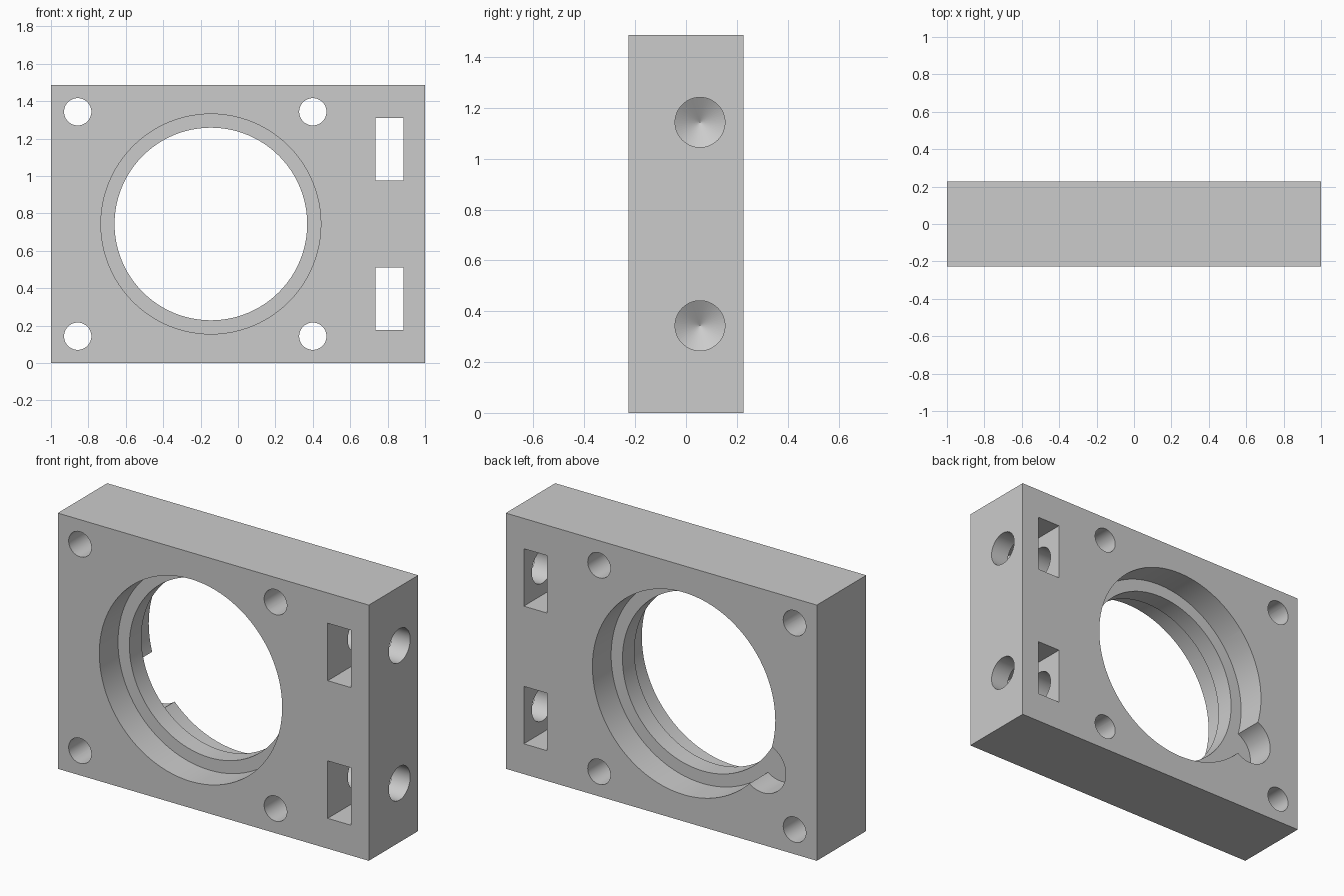
import bpy, bmesh
from math import radians, cos, sin
from mathutils import Matrix, Vector

if "Cube" in bpy.data.objects:
    bpy.data.objects.remove(bpy.data.objects["Cube"], do_unlink=True)

HALF_Y, HEIGHT = 0.227, 1.486
BORE_X, BORE_Z = -0.145, HEIGHT / 2
LEDGE = 0.055            # half thickness of the inner rib
OUT = HALF_Y + 0.1       # cutters overshoot the faces

grey = bpy.data.materials.new("plain grey")
grey.use_nodes = True
colour = (0.6, 0.6, 0.6, 1)
grey.diffuse_color = colour
grey.node_tree.nodes["Principled BSDF"].inputs["Base Color"].default_value = colour


def make_object(name, bm):
    mesh = bpy.data.meshes.new(name)
    bm.normal_update()
    bmesh.ops.recalc_face_normals(bm, faces=bm.faces)
    bm.to_mesh(mesh)
    bm.free()
    mesh.materials.append(grey)
    obj = bpy.data.objects.new(name, mesh)
    bpy.context.collection.objects.link(obj)
    return obj


def box(name, lo, hi):
    lo, hi = Vector(lo), Vector(hi)
    bm = bmesh.new()
    bmesh.ops.create_cube(bm, size=1, matrix=Matrix.Translation((lo + hi) / 2)
                          @ Matrix.Diagonal((*(hi - lo), 1)))
    return make_object(name, bm)


def rod(name, start, end, radius, segments=96, tip=0):
    """Cylinder from start to end, with an optional pointed end."""
    start, end = Vector(start), Vector(end)
    axis = end - start
    bm = bmesh.new()
    bmesh.ops.create_cone(bm, cap_ends=True, cap_tris=tip > 0, segments=segments,
                          radius1=radius, radius2=radius, depth=axis.length)
    if tip:
        for v in bm.verts:
            if v.co.xy.length < radius / 2 and v.co.z > 0:
                v.co.z += tip
    turn = Vector((0, 0, 1)).rotation_difference(axis).to_matrix().to_4x4()
    bm.transform(Matrix.Translation((start + end) / 2) @ turn)
    return make_object(name, bm)


def y_rod(name, x, z, y0, y1, radius, segments=96):
    return rod(name, (x, y0, z), (x, y1, z), radius, segments)


# Rectangular plate
plate = box("mounting_plate", (-1, -HALF_Y, 0), (1, HALF_Y, HEIGHT))

# Main bore with a wider recess on each side
cutters = [
    y_rod("main_bore", BORE_X, BORE_Z, -OUT, OUT, 0.515),
    y_rod("front_recess", BORE_X, BORE_Z, -OUT, -LEDGE, 0.588),
    y_rod("back_recess", BORE_X, BORE_Z, LEDGE, OUT, 0.588),
]

# Round relief at the rim of the back recess
angle = radians(210)
cutters.append(y_rod("back_relief", BORE_X + 0.588 * cos(angle),
                     BORE_Z + 0.588 * sin(angle), LEDGE, OUT, 0.146, 64))

# Four bolt holes around the bore
for x in (-0.857, 0.4):
    for side in (-1, 1):
        cutters.append(y_rod("bolt_hole", x, BORE_Z + side * 0.6, -OUT, OUT, 0.073, 48))

# Nut slots, each crossed by a pointed blind hole from the side
for side in (-1, 1):
    z = BORE_Z + side * 0.4
    cutters.append(rod("side_hole", (1.1, 0.055, z), (0.5, 0.055, z), 0.098, 64, tip=0.06))
    cutters.append(box("nut_slot", (0.736, -OUT, z - 0.167), (0.884, OUT, z + 0.167)))

# Cut everything, then drop the cutters
bpy.context.view_layer.objects.active = plate
for cutter in cutters:
    mod = plate.modifiers.new(cutter.name, 'BOOLEAN')
    mod.operation = 'DIFFERENCE'
    mod.solver = 'EXACT'
    mod.object = cutter
    bpy.ops.object.modifier_apply(modifier=mod.name)
for cutter in cutters:
    bpy.data.objects.remove(cutter, do_unlink=True)

# One material slot, smooth round walls with crisp edges
plate.data.materials.clear()
plate.data.materials.append(grey)
for other in bpy.context.selected_objects:
    other.select_set(False)
plate.select_set(True)
bpy.ops.object.shade_smooth_by_angle(angle=radians(25))

# Flat facets on the pointed hole ends
for face in plate.data.polygons:
    if len(face.vertices) == 3:
        face.use_smooth = False
